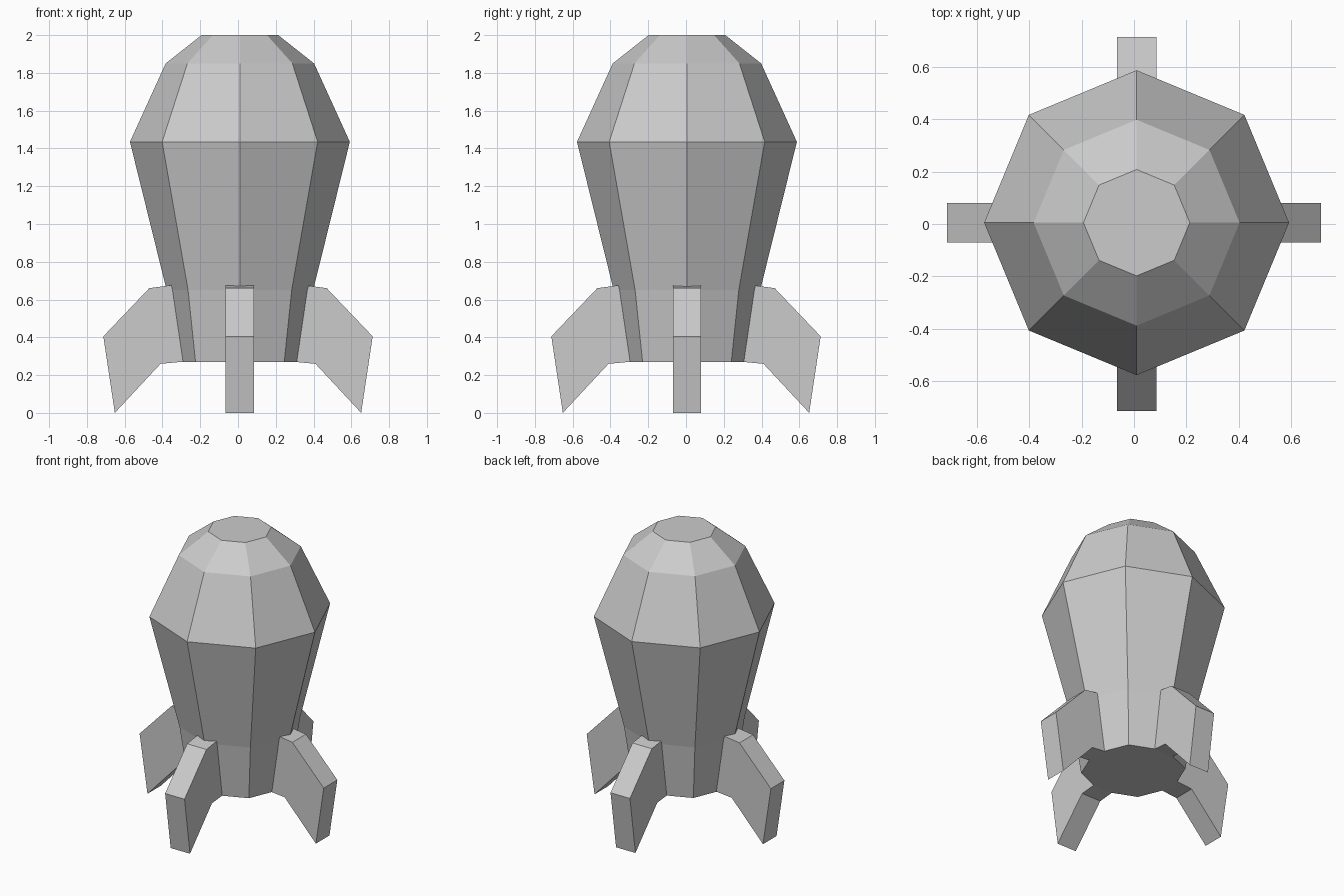
import bpy, math
from mathutils import Matrix

if "Cube" in bpy.data.objects:
    bpy.data.objects.remove(bpy.data.objects["Cube"])

CX, CY = 0.01, 0.005      # slight offset of the hull axis


def make(name, verts, faces):
    me = bpy.data.meshes.new(name)
    me.from_pydata(verts, [], faces)
    me.update()
    ob = bpy.data.objects.new(name, me)
    bpy.context.collection.objects.link(ob)
    return ob


# Hull: eight-sided lathe of (radius, height) rings, capped at both ends
rings = [(0.332, 0.27), (0.388, 0.65), (0.582, 1.435), (0.393, 1.85), (0.203, 2.0)]
N = 8
verts = [(CX + r * math.cos(k * math.tau / N), CY + r * math.sin(k * math.tau / N), z)
         for r, z in rings for k in range(N)]
faces = [(i * N + k, i * N + (k + 1) % N, (i + 1) * N + (k + 1) % N, (i + 1) * N + k)
         for i in range(len(rings) - 1) for k in range(N)]
faces += [tuple(reversed(range(N))), tuple(range((len(rings) - 1) * N, len(rings) * N))]
make("hull", verts, faces)

# Fins: one swept profile (distance from axis, height), thickened and turned four ways
profile = [(0.29, 0.271), (0.41, 0.26), (0.652, 0.0), (0.713, 0.405), (0.47, 0.66), (0.34, 0.678)]
HALF = 0.075
n = len(profile)
fin_verts = [(r, s * HALF, z) for s in (-1, 1) for r, z in profile]
fin_faces = [tuple(range(n)), tuple(reversed(range(n, 2 * n)))]
fin_faces += [(i, i + n, (i + 1) % n + n, (i + 1) % n) for i in range(n)]
for q, side in enumerate(("right", "back", "left", "front")):
    fin = make(side + "_fin", fin_verts, fin_faces)
    shift = (0, CY, 0) if q % 2 == 0 else (CX, 0, 0)
    fin.data.transform(Matrix.Translation(shift) @ Matrix.Rotation(q * math.pi / 2, 4, 'Z'))
